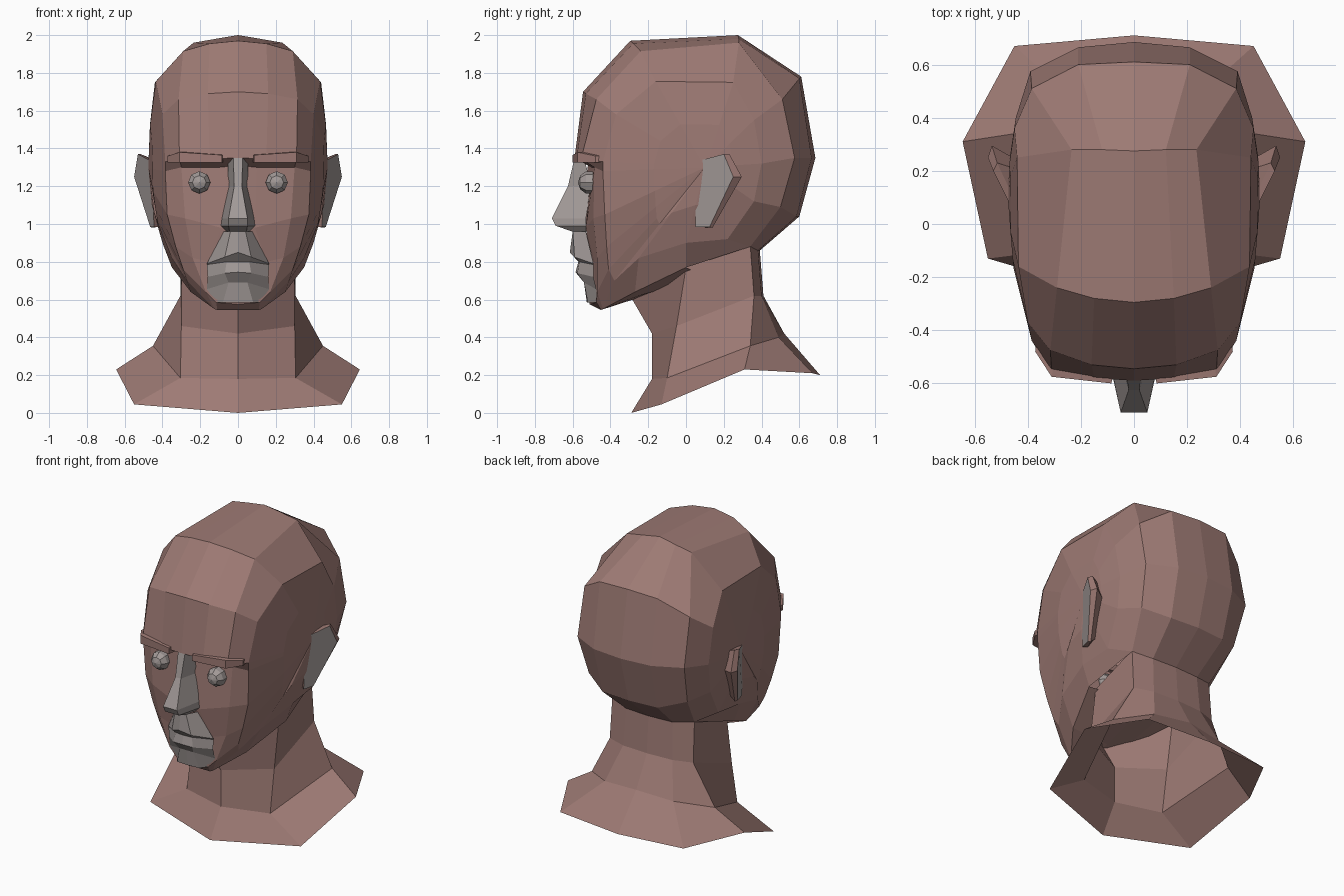
import bpy, bmesh
from mathutils import Vector, Matrix

cube = bpy.data.objects.get("Cube")
if cube:
    bpy.data.objects.remove(cube, do_unlink=True)


def make_material(name, rgb):
    mat = bpy.data.materials.new(name)
    mat.use_nodes = True
    mat.diffuse_color = (*rgb, 1)
    mat.node_tree.nodes["Principled BSDF"].inputs["Base Color"].default_value = (*rgb, 1)
    return mat


skin = make_material("warm brown skin", (.34, .195, .175))
grey = make_material("pale warm grey", (.36, .32, .31))


def finish(name, bm, materials, mirror=True):
    """Mirror the half mesh across x = 0 and turn it into an object."""
    if mirror:
        bmesh.ops.mirror(bm, geom=bm.verts[:] + bm.edges[:] + bm.faces[:],
                         axis='X', merge_dist=.001)
    bmesh.ops.remove_doubles(bm, verts=bm.verts[:], dist=.0005)
    bmesh.ops.recalc_face_normals(bm, faces=bm.faces[:])
    mesh = bpy.data.meshes.new(name)
    bm.to_mesh(mesh)
    bm.free()
    for mat in materials:
        mesh.materials.append(mat)
    obj = bpy.data.objects.new(name, mesh)
    bpy.context.collection.objects.link(obj)
    return obj


def loft(rows, closed=False, skip=()):
    """Bridge rows of points with quads; skip holds (row, step) cells left open."""
    bm = bmesh.new()
    grid = [[bm.verts.new(p) for p in row] for row in rows]
    count = len(rows[0])
    for r, (a, b) in enumerate(zip(grid, grid[1:])):
        for k in range(count if closed else count - 1):
            if (r, k) not in skip:
                n = (k + 1) % count
                bm.faces.new((a[k], a[n], b[n], b[k]))
    return bm, grid


# Head: loops seen from the side, stepping outward from the centre line.
# Each runs brow, crown, nape, jaw, chin, mouth, eye socket.
centre_loop = [(0, y, z) for y, z in (
    (-.59, 1.35), (-.545, 1.7), (-.295, 1.97), (.275, 2), (.61, 1.78),
    (.685, 1.35), (.6, 1.04), (.38, .85), (.1, .72), (-.25, .61),
    (-.45, .545), (-.51, .575), (-.51, .8), (-.53, 1), (-.52, 1.31))]
inner_loop = [
    (.15, -.58, 1.345), (.16, -.53, 1.69), (.15, -.28, 1.955), (.12, .28, 1.98),
    (.21, .6, 1.77), (.21, .665, 1.35), (.2, .585, 1.04), (.17, .37, .85),
    (.15, .1, .72), (.12, -.25, .62), (.11, -.45, .545), (.115, -.475, .585),
    (.15, -.485, .8), (.09, -.53, .98), (.1, -.5, 1.3)]
corner_loop = [
    (.31, -.555, 1.345), (.315, -.475, 1.66), (.29, -.24, 1.915), (.235, .28, 1.96),
    (.385, .51, 1.66), (.39, .575, 1.35), (.36, .5, 1.09), (.3, .34, .88),
    (.35, 0, .77), (.25, -.27, .64), (.125, -.44, .55), (.17, -.47, .64),
    (.24, -.47, .82), (.28, -.49, 1.03), (.3, -.485, 1.3)]
side_loop = [
    (.385, -.44, 1.33), (.4, -.37, 1.58), (.435, -.16, 1.755), (.44, .25, 1.75),
    (.45, .36, 1.55), (.445, .4, 1.32), (.43, .36, 1.12), (.39, .22, .92),
    (.4, 0, .9), (.35, -.25, .82), (.27, -.38, .7), (.29, -.41, .76),
    (.33, -.42, .88), (.375, -.43, 1.05), (.385, -.44, 1.28)]
temple = Vector((.475, .1, 1.3))
temple_loop = []
for p in side_loop:
    q = Vector(p).lerp(temple, .5)
    q.x = p[0] + (temple.x - p[0]) * .75
    temple_loop.append(q)
neck_opening = {(0, 7), (1, 7)}
bm, grid = loft([centre_loop, inner_loop, corner_loop, side_loop, temple_loop],
                closed=True, skip=neck_opening)
hub = bm.verts.new(temple)
for a, b in zip(grid[-1], grid[-1][1:] + grid[-1][:1]):
    bm.faces.new((a, b, hub))
finish("head", bm, [skin])

# Neck and shoulders: an open shell flaring down to the bust edge
bm, _ = loft([
    [(0, -.29, .61), (.3, 0, .77), (.3, .34, .89), (.17, .38, .88), (0, .39, .87)],
    [(0, -.18, .42), (.3, -.05, .46), (.305, .36, .62), (.18, .4, .62), (0, .41, .62)],
    [(0, -.18, .18), (.305, -.1, .185), (.45, .34, .355), (.25, .49, .4), (0, .52, .42)],
    [(0, -.29, 0), (.55, -.13, .045), (.645, .31, .23), (.45, .67, .21), (0, .71, .2)]])
finish("neck_and_shoulders", bm, [skin])

# Nose: height, ridge half width, ridge y, base half width, base y
nose = [(1.35, .025, -.59, .055, -.54), (1.2, .02, -.625, .05, -.5),
        (1.03, .05, -.71, .085, -.53), (.99, .05, -.69, .09, -.53),
        (.96, .045, -.6, .06, -.52)]
bm, _ = loft([[(0, ry, z), (rx, ry, z), (bx, by, z)] for z, rx, ry, bx, by in nose])
finish("nose", bm, [grey])

# Muzzle with lips and chin plate
bm, _ = loft([
    [(0, -.6, .96), (.04, -.6, .96), (.075, -.53, .96)],
    [(0, -.615, .85), (.07, -.59, .825), (.165, -.49, .79)],
    [(0, -.57, .8), (.06, -.565, .8), (.165, -.49, .785)],
    [(0, -.585, .745), (.07, -.575, .74), (.16, -.49, .72)],
    [(0, -.54, .69), (.05, -.54, .69), (.165, -.475, .655)],
    [(0, -.525, .585), (.08, -.52, .585), (.115, -.47, .585)]])
finish("mouth_and_chin", bm, [grey])

# Brow ridges: slim bars bent around the forehead corner
brow = [(.085, -.6, 1.365), (.31, -.575, 1.38), (.372, -.48, 1.36)]
bm, grid = loft([[(x, y, 1.325), (x, y, top), (x - .01, y + .06, top + .005),
                  (x - .01, y + .08, 1.325)] for x, y, top in brow], closed=True)
for end in (grid[0], grid[-1]):
    bm.faces.new(end)
finish("brows", bm, [skin])

# Eyes: small faceted balls facing forward
bm = bmesh.new()
bmesh.ops.create_uvsphere(
    bm, u_segments=8, v_segments=5, radius=.062,
    matrix=Matrix.Translation((.205, -.51, 1.22)) @ Matrix.Rotation(1.5708, 4, 'X'))
finish("eyes", bm, [grey])

# Ears: grey outer panel with a skin rim and back
panel = [(.455, .05, 1.33), (.53, .2, 1.37), (.55, .25, 1.25), (.465, .125, .985),
         (.445, .05, .985)]
back = [(.44, .07, 1.33), (.515, .23, 1.37), (.535, .295, 1.25), (.455, .14, .98),
        (.42, .07, .985)]
root = [(.42, .1, 1.3), (.42, .2, 1.33), (.42, .23, 1.22), (.41, .14, 1.02),
        (.4, .1, 1.02)]
bm, grid = loft([panel, back, root], closed=True)
bm.faces.new(grid[0]).material_index = 1
finish("ears", bm, [skin, grey])
